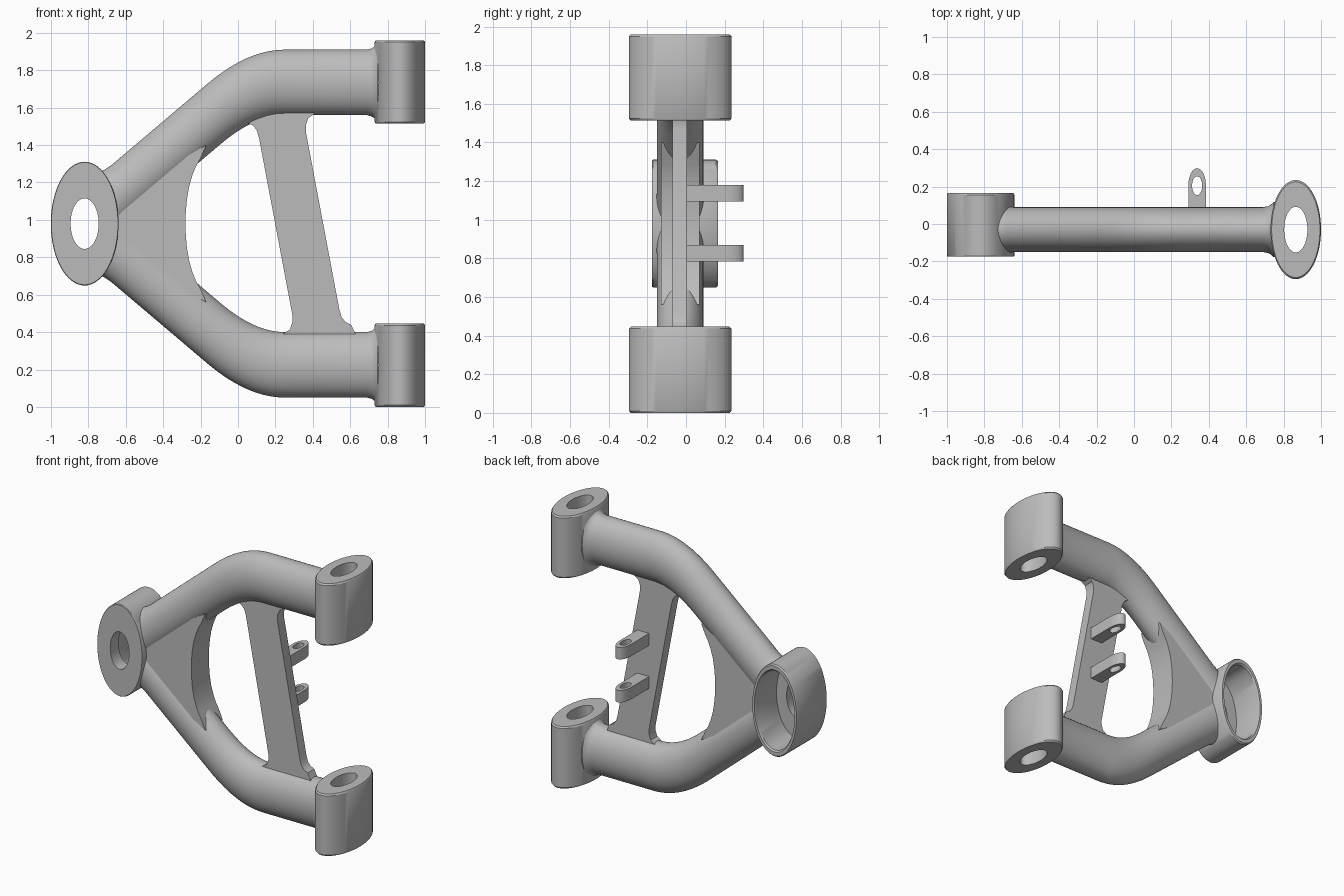
import bpy, bmesh, math
from mathutils import Vector

if "Cube" in bpy.data.objects:
    bpy.data.objects.remove(bpy.data.objects["Cube"], do_unlink=True)

metal = bpy.data.materials.new("grey metal")
metal.use_nodes = True
grey = (0.5, 0.5, 0.5, 1)
metal.diffuse_color = grey
metal.node_tree.nodes["Principled BSDF"].inputs["Base Color"].default_value = grey

MID = 0.98        # height of the mirror plane
TUBE_Y = -0.03    # depth of the tube axis
SQUASH = 0.52     # the whole arm is narrowed along x
SIDES = 64


def finish(name, bm):
    bmesh.ops.recalc_face_normals(bm, faces=bm.faces)
    mesh = bpy.data.meshes.new(name)
    bm.to_mesh(mesh)
    bm.free()
    mesh.materials.append(metal)
    obj = bpy.data.objects.new(name, mesh)
    bpy.context.collection.objects.link(obj)
    smooth(obj)
    return obj


def smooth(obj):
    for p in obj.data.polygons:
        p.use_smooth = True
    obj.data.set_sharp_from_angle(angle=math.radians(32))


def skin(bm, rings, closed):
    """Join rings of vertices; either loop back or cap both ends."""
    n = len(rings[0])
    pairs = list(zip(rings, rings[1:])) + ([(rings[-1], rings[0])] if closed else [])
    for a, b in pairs:
        for i in range(n):
            j = (i + 1) % n
            bm.faces.new((a[i], a[j], b[j], b[i]))
    if not closed:
        bm.faces.new(rings[0])
        bm.faces.new(rings[-1])


def oval_body(name, centre, axis, profile, closed=True):
    """Sweep a profile of (half width, half depth, offset) around an axis."""
    bm = bmesh.new()
    rings = []
    for ru, rv, h in profile:
        ring = []
        for i in range(SIDES):
            t = math.tau * i / SIDES
            u, v = ru * math.cos(t), rv * math.sin(t)
            p = Vector((u, h, v)) if axis == "y" else Vector((u, v, h))
            ring.append(bm.verts.new(Vector(centre) + p))
        rings.append(ring)
    skin(bm, rings, closed)
    return finish(name, bm)


def plate(name, outline, axis, low, high):
    """Extrude an outline along y or z."""
    bm = bmesh.new()
    place = lambda u, v, h: (u, h, v) if axis == "y" else (u, v, h)
    rings = [[bm.verts.new(place(u, v, h)) for u, v in outline] for h in (low, high)]
    skin(bm, rings, False)
    return finish(name, bm)


def cut(obj, cutter):
    mod = obj.modifiers.new("cut", "BOOLEAN")
    mod.operation = "DIFFERENCE"
    mod.solver = "EXACT"
    mod.object = cutter
    bpy.context.view_layer.update()
    graph = bpy.context.evaluated_depsgraph_get()
    mesh = bpy.data.meshes.new_from_object(obj.evaluated_get(graph))
    obj.modifiers.clear()
    obj.data = mesh
    smooth(obj)


def arm_tube(name, side):
    """Bent oval tube that flares where it meets the two sockets."""
    start, corner, end = Vector((-0.82, 0)), Vector((0.07, 0.755)), Vector((0.78, 0.755))
    b0, b1 = Vector((-0.13, 0.585)), Vector((0.25, 0.755))
    path = []
    for x, flare in ((-0.82, 1.3), (-0.74, 1.25), (-0.71, 1.14), (-0.68, 1.04), (-0.64, 1)):
        path.append((start.lerp(corner, (x + 0.82) / 0.89), flare))
    for i in range(15):
        t = i / 14
        path.append((b0.lerp(corner, t).lerp(corner.lerp(b1, t), t), 1))
    for x, flare in ((0.69, 1), (0.715, 1.04), (0.73, 1.1), (0.745, 1.22), (0.78, 1.23)):
        path.append((Vector((x, end.y)), flare))
    bm = bmesh.new()
    rings = []
    for i, (p, flare) in enumerate(path):
        d = path[min(i + 1, len(path) - 1)][0] - path[max(i - 1, 0)][0]
        d = Vector((d.x / SQUASH, d.y)).normalized()
        ring = []
        for k in range(SIDES):
            t = math.tau * k / SIDES
            r = 0.175 * flare * math.cos(t)
            ring.append(bm.verts.new((p.x - d.y * r * SQUASH,
                                      TUBE_Y + 0.12 * flare * math.sin(t),
                                      MID + side * (p.y + d.x * r))))
        rings.append(ring)
    skin(bm, rings, False)
    return finish(name, bm)


# Joint housing: a cup open at the back with a hole in its floor
oval_body("joint_housing", (-0.82, 0, MID), "y", [
    (0.075, 0.135, -0.175), (0.178, 0.327, -0.175), (0.181, 0.331, -0.17),
    (0.181, 0.331, 0.155), (0.176, 0.323, 0.165), (0.16, 0.295, 0.165),
    (0.155, 0.285, 0.155), (0.155, 0.285, -0.08), (0.075, 0.135, -0.08)])

# Upper and lower tubes, and the bushing sleeves at their ends
tubes = []
for label, side in (("upper", 1), ("lower", -1)):
    tubes.append(arm_tube(label + "_tube", side))
    oval_body(label + "_bushing", (0.865, TUBE_Y, MID + side * 0.757), "z", [
        (0.062, 0.122, -0.223), (0.129, 0.256, -0.223), (0.135, 0.265, -0.213),
        (0.135, 0.265, 0.213), (0.129, 0.256, 0.223), (0.062, 0.122, 0.223)])

# Web filling the corner between the tubes
half = [(-0.72, 0.1), (-0.17, 0.42), (-0.2, 0.35), (-0.225, 0.305), (-0.245, 0.255),
        (-0.262, 0.195), (-0.273, 0.13), (-0.279, 0.065)]
outline = ([(x, MID + z) for x, z in half] + [(-0.281, MID)]
           + [(x, MID - z) for x, z in reversed(half)])
web = plate("corner_web", outline, "y", TUBE_Y - 0.1, TUBE_Y + 0.1)

# Keep the tubes and web out of the cup
bore = oval_body("bore_cutter", (-0.82, 0, MID), "y",
                 [(0.168, 0.308, -0.5), (0.168, 0.308, 0.5)], closed=False)
for part in tubes + [web]:
    cut(part, bore)
bpy.data.objects.remove(bore, do_unlink=True)

# Slanted cross brace with flared ends, symmetric about its own centre
edge = [(0.02, 1.58), (0.05, 1.52), (0.08, 1.505), (0.1, 1.48), (0.112, 1.44),
        (0.291, 0.49), (0.29, 0.45), (0.278, 0.415), (0.255, 0.4), (0.2, 0.36)]
brace = edge + [(0.654 - x, 2 * MID - z) for x, z in edge]
plate("cross_brace", brace, "y", -0.07, 0.005)

# Two round-ended lugs on the back of the brace
tip = [(0.3375 + 0.047 * math.cos(math.pi * i / 24),
        0.205 + 0.093 * math.sin(math.pi * i / 24)) for i in range(25)]
lug_outline = [(0.2905, -0.02), (0.3845, -0.02)] + tip
pin = oval_body("pin_cutter", (0.3375, 0.205, MID), "z",
                [(0.027, 0.05, -0.5), (0.027, 0.05, 0.5)], closed=False)
for label, z in (("upper", 1.137), ("lower", 0.827)):
    lug = plate(label + "_lug", lug_outline, "z", z - 0.043, z + 0.043)
    cut(lug, pin)
bpy.data.objects.remove(pin, do_unlink=True)
